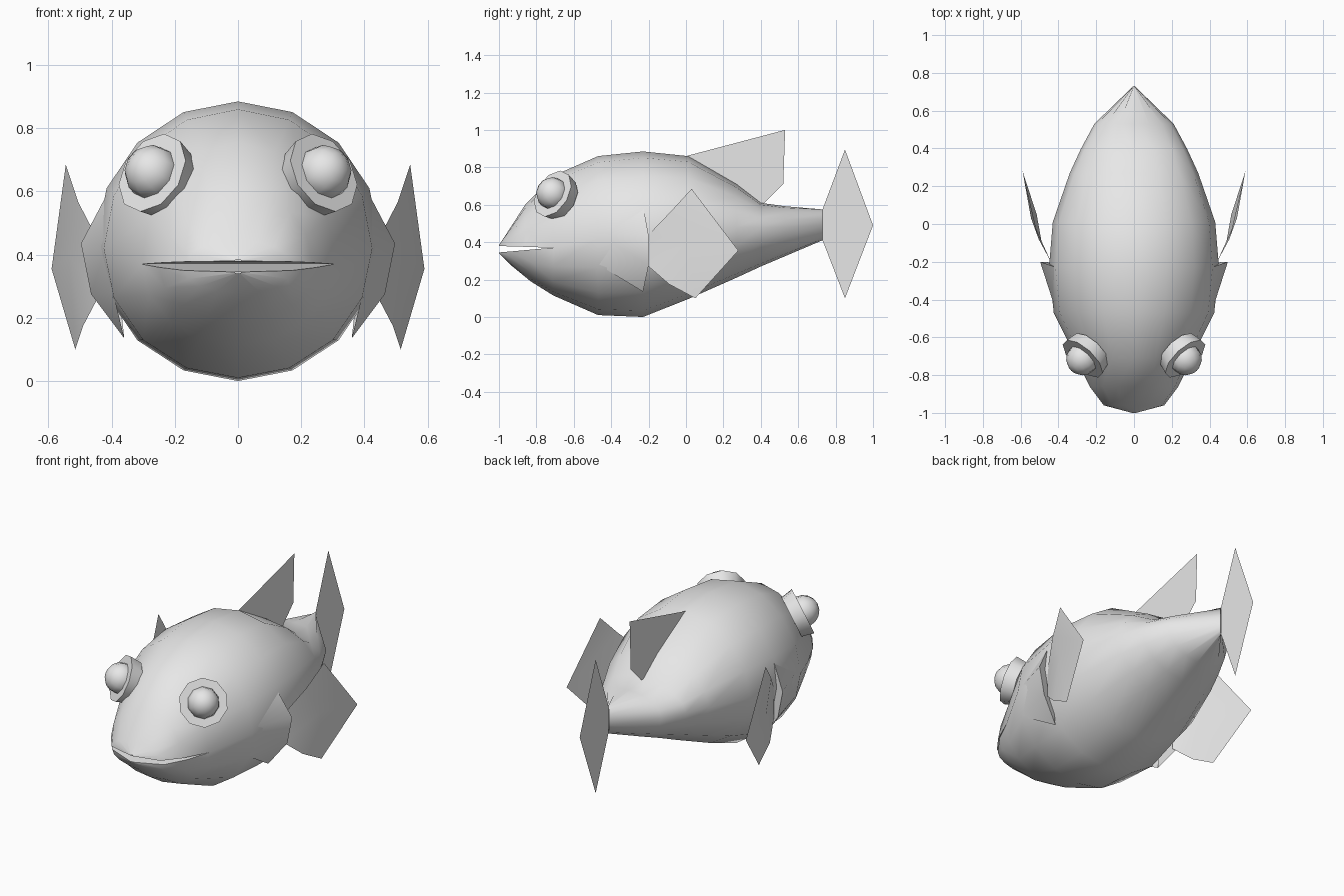
import bpy, bmesh, math
from mathutils import Vector

cube = bpy.data.objects.get("Cube")
if cube:
    bpy.data.objects.remove(cube, do_unlink=True)

grey = bpy.data.materials.new("plain_grey")
grey.use_nodes = True
grey.diffuse_color = (0.8, 0.8, 0.8, 1)
grey.node_tree.nodes["Principled BSDF"].inputs["Base Color"].default_value = (0.8, 0.8, 0.8, 1)


def finish(name, bm, angle=60):
    bmesh.ops.remove_doubles(bm, verts=bm.verts, dist=0.0005)
    bmesh.ops.recalc_face_normals(bm, faces=bm.faces)
    mesh = bpy.data.meshes.new(name)
    bm.to_mesh(mesh)
    bm.free()
    mesh.materials.append(grey)
    obj = bpy.data.objects.new(name, mesh)
    bpy.context.collection.objects.link(obj)
    bpy.ops.object.select_all(action='DESELECT')
    obj.select_set(True)
    bpy.context.view_layer.objects.active = obj
    bpy.ops.object.shade_smooth_by_angle(angle=math.radians(angle))
    return obj


def sheet(name, points, faces, mirror=1):
    bm = bmesh.new()
    verts = [bm.verts.new((x * mirror, y, z)) for x, y, z in points]
    for f in faces:
        bm.faces.new([verts[i] for i in f])
    return finish(name, bm)


def section(bm, y, width, bottom, middle, top, start, count):
    """Part of a sixteen-sided oval section, lying across y."""
    ring = []
    for i in range(start, start + count):
        a = math.tau * i / 16
        s = math.sin(a)
        height = top - middle if s > 0 else middle - bottom
        ring.append(bm.verts.new((width * math.cos(a), y, middle + height * s)))
    return ring


def loft(bm, rings, closed=True):
    for a, b in zip(rings, rings[1:]):
        n = len(a)
        for i in range(n if closed else n - 1):
            j = (i + 1) % n
            bm.faces.new((a[i], a[j], b[j], b[i]))


# Body: y, half width, bottom, widest height, top
trunk = [
    (-0.71, 0.305, 0.115, 0.37, 0.755),
    (-0.47, 0.425, 0.01, 0.42, 0.86),
    (-0.23, 0.45, 0.0, 0.44, 0.885),
    (0.01, 0.43, 0.095, 0.46, 0.86),
    (0.27, 0.34, 0.21, 0.48, 0.71),
    (0.40, 0.28, 0.27, 0.48, 0.61),
    (0.53, 0.21, 0.325, 0.48, 0.592),
    (0.73, 0.004, 0.41, 0.49, 0.575),
]
# Jaws: y, half width, outer height, lip height
upper = [(-0.71, 0.305, 0.755, 0.37), (-0.86, 0.235, 0.60, 0.375),
         (-0.96, 0.16, 0.445, 0.378), (-1.0, 0.01, 0.385, 0.38)]
lower = [(-0.71, 0.305, 0.115, 0.37), (-0.83, 0.25, 0.19, 0.36),
         (-0.94, 0.17, 0.28, 0.35), (-1.0, 0.01, 0.34, 0.345)]
bm = bmesh.new()
loft(bm, [section(bm, *r, 0, 16) for r in trunk])
for jaw, start in ((upper, 0), (lower, 8)):
    rings = [section(bm, y, w, outer, lip, outer, start, 9) for y, w, outer, lip in jaw]
    loft(bm, rings)
finish("body", bm, 70)

# Fins on the centre line
sheet("dorsal_fin", [(0, 0, 0.86), (0, 0.53, 1.0), (0, 0.52, 0.71), (0, 0.41, 0.6), (0, 0.2, 0.72)],
      [(0, 1, 2, 3, 4)])
sheet("tail_fin", [(0, 0.73, 0.575), (0, 0.85, 0.895), (0, 1.0, 0.49), (0, 0.85, 0.1), (0, 0.73, 0.41)],
      [(0, 1, 2), (0, 2, 4), (2, 3, 4)])

for side, m in (("left", 1), ("right", -1)):
    # Side fin, folded along a chevron
    sheet(side + "_side_fin",
          [(0.44, -0.2, 0.44), (0.545, 0.03, 0.685), (0.59, 0.28, 0.355), (0.515, 0.05, 0.1),
           (0.44, -0.2, 0.27), (0.505, -0.08, 0.565), (0.535, 0.01, 0.395), (0.49, -0.09, 0.175)],
          [(0, 5, 6), (0, 6, 4), (4, 6, 7), (5, 1, 2, 6), (6, 2, 3, 7)], m)
    # Gill cover flaring out ahead of the fin
    sheet(side + "_gill_cover",
          [(0.41, -0.47, 0.45), (0.395, -0.47, 0.28), (0.41, -0.23, 0.6), (0.497, -0.2, 0.435),
           (0.465, -0.2, 0.275), (0.36, -0.23, 0.135)],
          [(0, 2, 3), (0, 3, 4, 1), (1, 4, 5), (2, 5, 4, 3)], m)
    # Eye: ten-sided socket and ball
    centre = Vector((0.25 * m, -0.69, 0.645))
    out = Vector((0.6 * m, -0.65, 0.4)).normalized()
    turn = out.to_track_quat('Z', 'Y').to_matrix().to_4x4()
    for part, shift in (("eye_socket", 0.0), ("eyeball", 0.035)):
        bm = bmesh.new()
        if part == "eye_socket":
            bmesh.ops.create_cone(bm, cap_ends=True, segments=10, radius1=0.12, radius2=0.135, depth=0.07)
        else:
            bmesh.ops.create_uvsphere(bm, u_segments=10, v_segments=8, radius=0.088)
        bm.transform(turn)
        bmesh.ops.translate(bm, verts=bm.verts, vec=centre + out * shift)
        finish(side + "_" + part, bm, 50)
